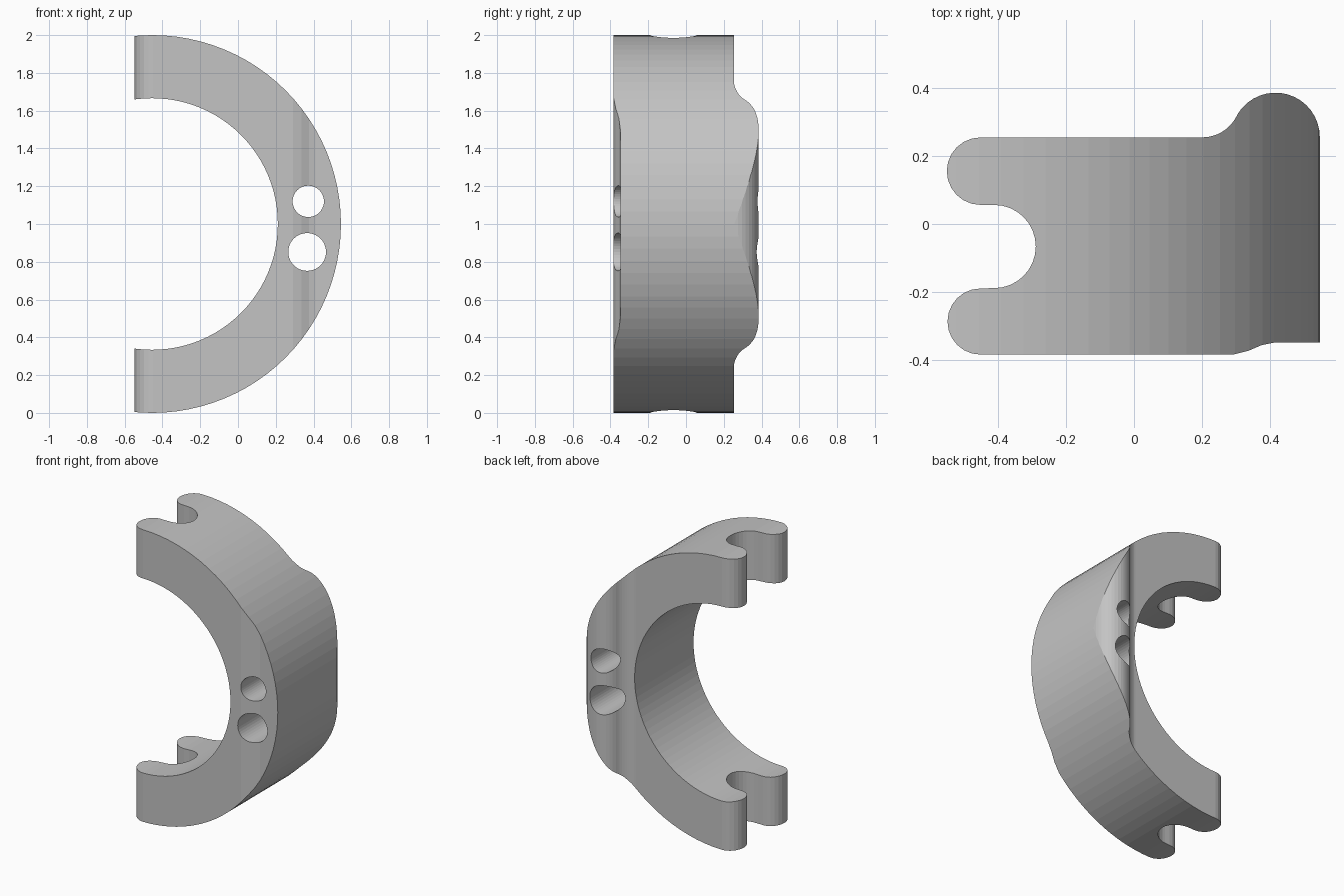
import bpy, bmesh
from math import sin, cos, radians, pi

if "Cube" in bpy.data.objects:
    bpy.data.objects.remove(bpy.data.objects["Cube"])

grey = bpy.data.materials.new("plain grey")
grey.use_nodes = True
grey.diffuse_color = (0.55, 0.55, 0.55, 1)
grey.node_tree.nodes["Principled BSDF"].inputs["Base Color"].default_value = (0.55, 0.55, 0.55, 1)


def arc(cx, cy, r, start, end, steps=12):
    """Points along an arc, angles in degrees."""
    angles = [radians(start + (end - start) * i / steps) for i in range(steps + 1)]
    return [(cx + r * cos(a), cy + r * sin(a)) for a in angles]


def prism(name, points, place, depth):
    """Extrude an outline; place maps (u, v) to a 3D point, depth is the sweep."""
    bm = bmesh.new()
    face = bm.faces.new([bm.verts.new(place(u, v)) for u, v in points])
    swept = bmesh.ops.extrude_face_region(bm, geom=[face])
    verts = [g for g in swept["geom"] if isinstance(g, bmesh.types.BMVert)]
    bmesh.ops.translate(bm, verts=verts, vec=depth)
    bmesh.ops.recalc_face_normals(bm, faces=bm.faces)
    mesh = bpy.data.meshes.new(name)
    bm.to_mesh(mesh)
    bm.free()
    mesh.materials.append(grey)
    obj = bpy.data.objects.new(name, mesh)
    bpy.context.collection.objects.link(obj)
    return obj


def cut(target, name, x, z, radius, sides, operation):
    """Boolean with a cylinder running front to back."""
    circle = arc(x, z, radius, 0, 360, sides)[:-1]
    cutter = prism(name, circle, lambda u, v: (u, -1, v), (0, 2, 0))
    cutter.hide_render = True
    mod = target.modifiers.new(name, "BOOLEAN")
    mod.object, mod.operation, mod.solver = cutter, operation, "EXACT"
    bpy.context.view_layer.objects.active = target
    bpy.ops.object.modifier_apply(modifier=name)
    bpy.data.objects.remove(cutter)


# Plan outline: two rounded prongs, round notch, rear bulge, stepped front
outline = (
    arc(-0.45, 0.155, 0.099, 270, 90)              # rear prong
    + arc(0.2, 0.367, 0.113, 270, 332, 8)          # blend into bulge
    + arc(0.415, 0.255, 0.13, 148, 0, 16)          # rear bulge
    + [(0.545, -0.348), (0.41, -0.348), (0.375, -0.355), (0.335, -0.372), (0.29, -0.383)]
    + arc(-0.45, -0.286, 0.097, 270, 90)           # front prong
    + arc(-0.41, -0.066, 0.122, -90, 90, 16)       # notch
)
clamp = prism("half_ring_clamp", outline, lambda u, v: (u, v, -0.1), (0, 0, 2.2))

# Ring shape and the two through holes
cut(clamp, "outer_round", -0.455, 1, 1.0, 96, "INTERSECT")
cut(clamp, "inner_bore", -0.455, 1, 0.666, 96, "DIFFERENCE")
cut(clamp, "upper_hole", 0.372, 1.12, 0.083, 40, "DIFFERENCE")
cut(clamp, "lower_hole", 0.366, 0.852, 0.1, 40, "DIFFERENCE")
